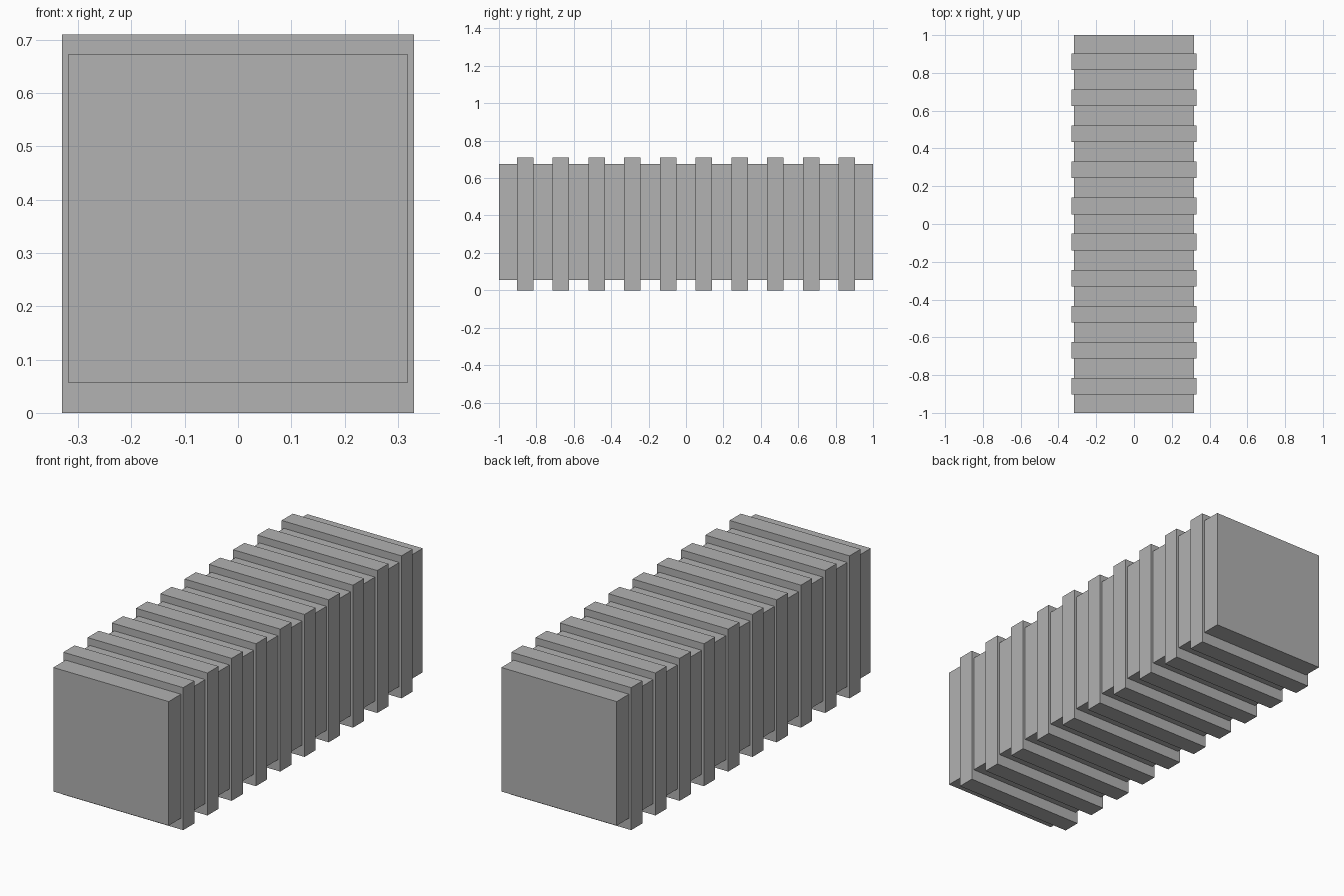
import bpy
import bmesh
from mathutils import Matrix, Vector

if "Cube" in bpy.data.objects:
    bpy.data.objects.remove(bpy.data.objects["Cube"])

# One flat grey for the whole model
grey = bpy.data.materials.new("plain grey")
grey.diffuse_color = (0.445, 0.445, 0.445, 1.0)
grey.use_nodes = True
grey.node_tree.nodes["Principled BSDF"].inputs["Base Color"].default_value = grey.diffuse_color


def box(name, half_x, y0, y1, z0, z1):
    """Flat-faced box, symmetric about x = 0."""
    bm = bmesh.new()
    size = Matrix.Diagonal((2 * half_x, y1 - y0, z1 - z0, 1))
    place = Matrix.Translation(Vector((0, (y0 + y1) / 2, (z0 + z1) / 2)))
    bmesh.ops.create_cube(bm, size=1, matrix=place @ size)
    mesh = bpy.data.meshes.new(name)
    bm.to_mesh(mesh)
    bm.free()
    mesh.materials.append(grey)
    obj = bpy.data.objects.new(name, mesh)
    bpy.context.collection.objects.link(obj)
    return obj


# Long inner body
box("body", 0.318, -1.0, 1.0, 0.056, 0.674)

# Ten evenly spaced ribs wrapped around the body
RIBS, FIRST, PITCH, WIDTH = 10, -0.8595, 0.191, 0.088
for i in range(RIBS):
    y = FIRST + i * PITCH
    box(f"rib_{i + 1}", 0.3305, y - WIDTH / 2, y + WIDTH / 2, 0.0, 0.71)
